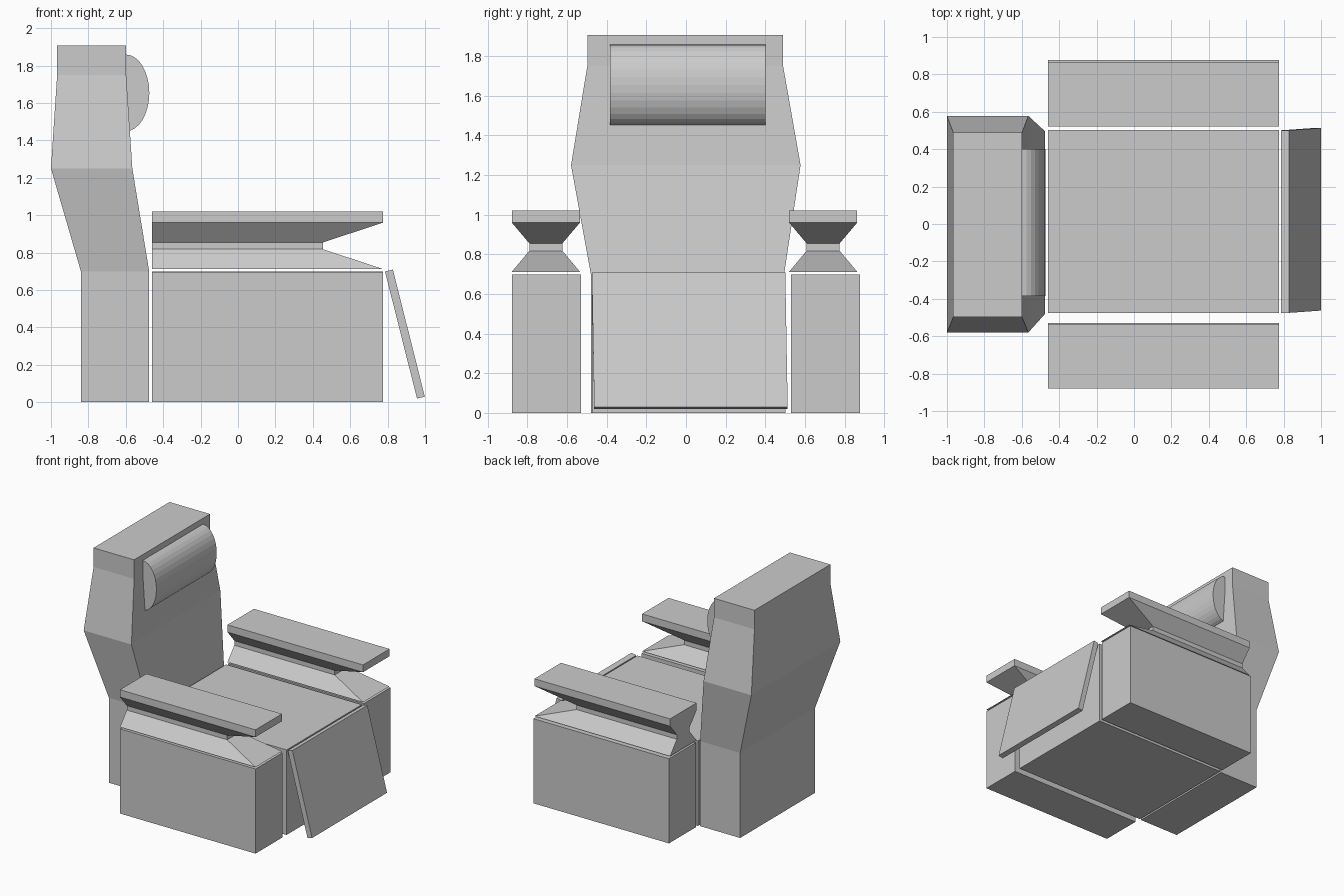
import bpy
import bmesh
import math
from mathutils import Matrix

if "Cube" in bpy.data.objects:
    bpy.data.objects.remove(bpy.data.objects["Cube"])


def finish(name, bm):
    bmesh.ops.recalc_face_normals(bm, faces=bm.faces)
    mesh = bpy.data.meshes.new(name)
    bm.to_mesh(mesh)
    bm.free()
    obj = bpy.data.objects.new(name, mesh)
    bpy.context.collection.objects.link(obj)
    return obj


def loft(name, sections):
    """Stack of rectangular sections (z, x0, x1, y0, y1), capped at both ends."""
    bm = bmesh.new()
    rings = [[bm.verts.new(p) for p in ((x0, y0, z), (x1, y0, z), (x1, y1, z), (x0, y1, z))]
             for z, x0, x1, y0, y1 in sections]
    for low, high in zip(rings, rings[1:]):
        for i in range(4):
            j = (i + 1) % 4
            bm.faces.new((low[i], low[j], high[j], high[i]))
    bm.faces.new(rings[0][::-1])
    bm.faces.new(rings[-1])
    return finish(name, bm)


# Seat block
loft("seat", [(0, -0.46, 0.775, -0.475, 0.503), (0.70, -0.46, 0.775, -0.475, 0.503)])

# Backrest, widest at shoulder height
loft("backrest", [
    (0, -0.84, -0.475, -0.48, 0.495),
    (0.70, -0.84, -0.475, -0.48, 0.495),
    (1.25, -1.0, -0.565, -0.58, 0.578),
    (1.75, -0.967, -0.598, -0.498, 0.49),
    (1.907, -0.967, -0.598, -0.498, 0.49),
])

# Side blocks with pinched armrests on top
for side, block_y, rest_y in (("left", -0.704, -0.707), ("right", 0.704, 0.692)):
    loft(side + "_side_block", [(z, -0.46, 0.775, block_y - 0.174, block_y + 0.174)
                                for z in (0, 0.697)])
    loft(side + "_armrest", [
        (z, -0.46, x1, rest_y - half, rest_y + half)
        for z, x1, half in ((0.712, 0.775, 0.172), (0.818, 0.455, 0.083),
                            (0.855, 0.455, 0.083), (0.96, 0.775, 0.172),
                            (1.02, 0.775, 0.172))])

# Head cushion: flattened cylinder sunk into the backrest
bm = bmesh.new()
bmesh.ops.create_cone(bm, cap_ends=True, segments=32, radius1=1, radius2=1, depth=0.785,
                      matrix=Matrix.Translation((-0.6, 0.008, 1.654))
                      @ Matrix.Diagonal((0.126, 1, 0.205, 1))
                      @ Matrix.Rotation(math.pi / 2, 4, 'X'))
finish("head_cushion", bm)

# Footrest: thin panel leaning out from the seat front, slightly skewed
bm = bmesh.new()
bmesh.ops.create_cube(bm, size=1, matrix=Matrix((
    (0.042, 0, -0.171, 0.8925),
    (0, 0.976, -0.012, 0.019),
    (0.010, 0, 0.679, 0.3645),
    (0, 0, 0, 1))))
finish("footrest", bm)
